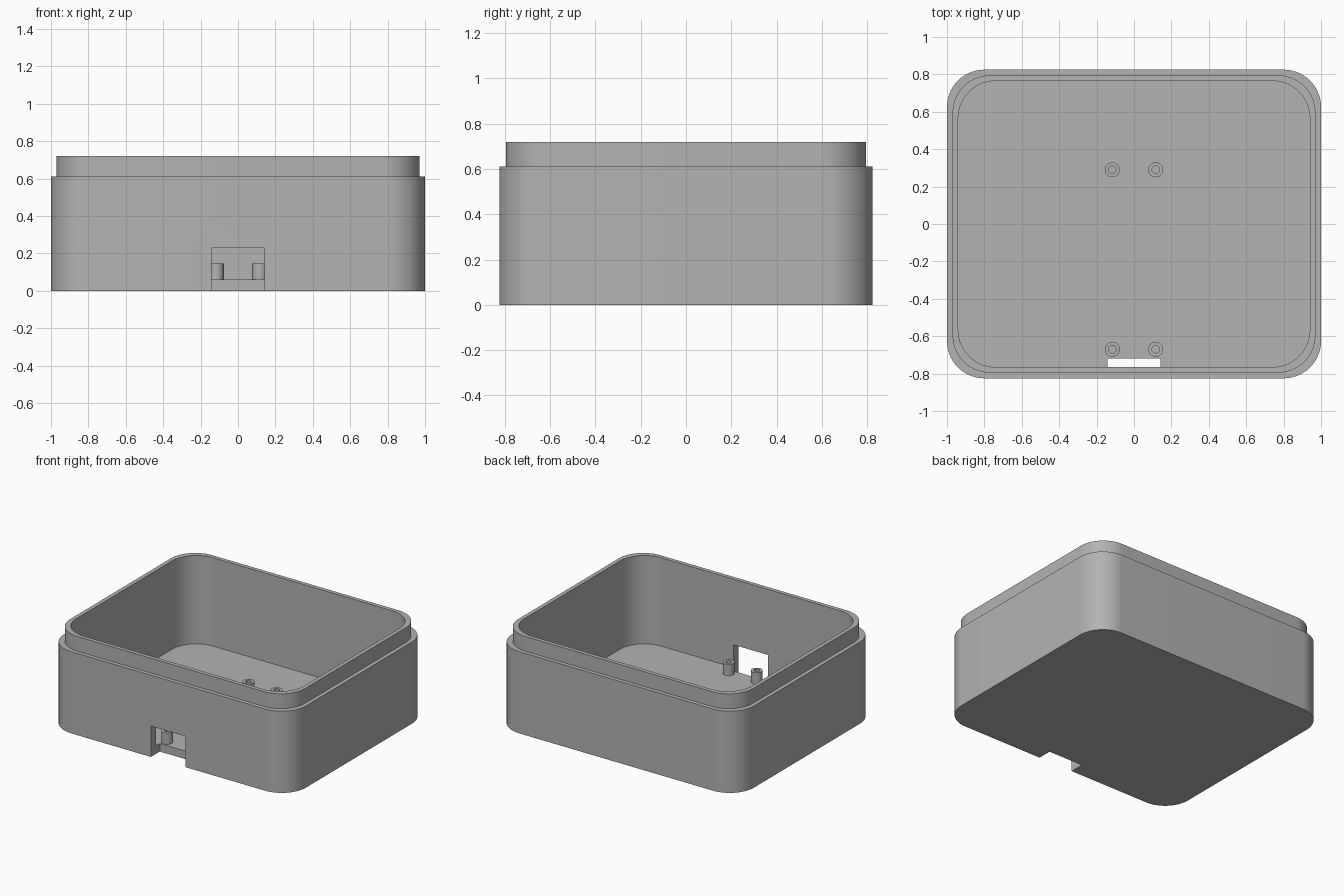
import bpy, bmesh, math

cube = bpy.data.objects.get("Cube")
if cube:
    bpy.data.objects.remove(cube, do_unlink=True)

HALF_X, HALF_Y, RADIUS = 1.0, 0.825, 0.2
FLOOR, SHOULDER, TOP = 0.06, 0.61, 0.72
STEP = 0.03

grey = bpy.data.materials.new("plain grey")
grey.use_nodes = True
colour = (0.45, 0.45, 0.45, 1)
grey.diffuse_color = colour
grey.node_tree.nodes["Principled BSDF"].inputs["Base Color"].default_value = colour


def rounded_outline(inset, z, steps=20):
    """Rounded rectangle, counter-clockwise."""
    cx, cy = HALF_X - inset - RADIUS, HALF_Y - inset - RADIUS
    points = []
    for i, (sx, sy) in enumerate(((1, 1), (-1, 1), (-1, -1), (1, -1))):
        for k in range(steps + 1):
            a = math.pi / 2 * (i + k / steps)
            points.append((sx * cx + RADIUS * math.cos(a),
                           sy * cy + RADIUS * math.sin(a), z))
    return points


def circle(radius, z, steps=32):
    return [(radius * math.cos(math.tau * k / steps),
             radius * math.sin(math.tau * k / steps), z) for k in range(steps)]


def loft(name, outlines):
    """Skin successive outlines and cap both ends."""
    bm = bmesh.new()
    rings = [[bm.verts.new(p) for p in outline] for outline in outlines]
    n = len(rings[0])
    for a, b in zip(rings, rings[1:]):
        for i in range(n):
            j = (i + 1) % n
            bm.faces.new((a[i], a[j], b[j], b[i]))
    bm.faces.new(rings[0][::-1])
    bm.faces.new(rings[-1])
    bmesh.ops.recalc_face_normals(bm, faces=bm.faces[:])
    mesh = bpy.data.meshes.new(name)
    bm.to_mesh(mesh)
    bm.free()
    mesh.materials.append(grey)
    obj = bpy.data.objects.new(name, mesh)
    bpy.context.collection.objects.link(obj)
    return obj


def smooth(obj):
    bpy.ops.object.select_all(action='DESELECT')
    obj.select_set(True)
    bpy.context.view_layer.objects.active = obj
    bpy.ops.object.shade_smooth_by_angle(angle=math.radians(30))


# Open tray with a stepped-in lip around the rim
tray = loft("enclosure_tray", [
    rounded_outline(0, 0), rounded_outline(0, SHOULDER),
    rounded_outline(STEP, SHOULDER), rounded_outline(STEP, TOP),
    rounded_outline(2 * STEP, TOP), rounded_outline(2 * STEP, FLOOR)])

# Port notch through the front wall and the edge of the floor
bpy.ops.mesh.primitive_cube_add(size=1, location=(0, -0.82, 0.065))
cutter = bpy.context.object
cutter.name = "port_cutter"
cutter.scale = (0.284, 0.2, 0.33)
cutter.hide_render = True
cutter.hide_set(True)
cutter.data.materials.append(grey)
notch = tray.modifiers.new("port_notch", 'BOOLEAN')
notch.operation = 'DIFFERENCE'
notch.solver = 'EXACT'
notch.object = cutter
bpy.context.view_layer.update()
cut_mesh = bpy.data.meshes.new_from_object(
    tray.evaluated_get(bpy.context.evaluated_depsgraph_get()))
tray.modifiers.clear()
tray.data = cut_mesh
bpy.data.objects.remove(cutter, do_unlink=True)
smooth(tray)

# Four hollow board standoffs
for depth, y in (("front", -0.67), ("back", 0.29)):
    for side, x in (("right", -0.116), ("left", 0.116)):
        post = loft(f"{depth}_{side}_standoff", [
            circle(0.04, FLOOR - 0.005), circle(0.04, 0.145),
            circle(0.02, 0.145), circle(0.02, FLOOR + 0.002)])
        post.location = (x, y, 0)
        smooth(post)
